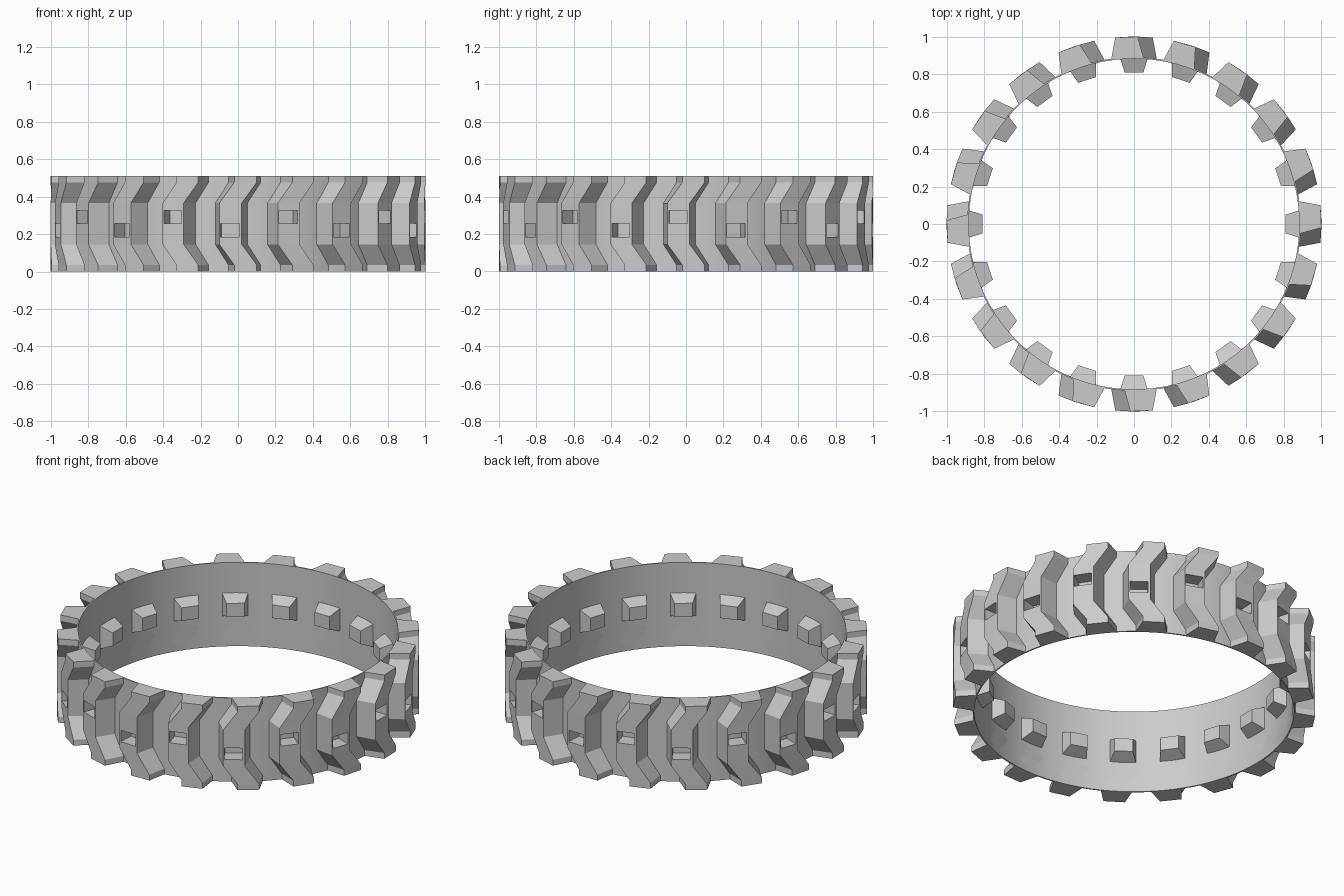
import bpy, bmesh
from math import cos, sin, pi, tau

cube = bpy.data.objects.get("Cube")
if cube:
    bpy.data.objects.remove(cube, do_unlink=True)

COUNT = 20
HEIGHT = 0.51
BELT_IN, BELT_OUT = 0.882, 0.89

rubber = bpy.data.materials.new("grey rubber")
rubber.use_nodes = True
rubber.diffuse_color = (0.6, 0.6, 0.6, 1)
rubber.node_tree.nodes["Principled BSDF"].inputs["Base Color"].default_value = (0.6, 0.6, 0.6, 1)


def polar(r, a, z):
    return (r * cos(a), r * sin(a), z)


def loft(bm, rings, closed=False):
    """Skin a list of equal point rings; cap the ends unless closed."""
    rows = [[bm.verts.new(p) for p in ring] for ring in rings]
    n = len(rows[0])
    pairs = list(zip(rows, rows[1:])) + ([(rows[-1], rows[0])] if closed else [])
    for a, b in pairs:
        for i in range(n):
            j = (i + 1) % n
            bm.faces.new((a[i], a[j], b[j], b[i]))
    if not closed:
        bm.faces.new(rows[0])
        bm.faces.new(rows[-1])


def finish(bm, name):
    bmesh.ops.recalc_face_normals(bm, faces=bm.faces)
    mesh = bpy.data.meshes.new(name)
    bm.to_mesh(mesh)
    bm.free()
    mesh.materials.append(rubber)
    obj = bpy.data.objects.new(name, mesh)
    bpy.context.collection.objects.link(obj)
    return obj


def select(obj):
    bpy.ops.object.select_all(action="DESELECT")
    obj.select_set(True)
    bpy.context.view_layer.objects.active = obj


def block(bm, a, r0, r1, half0, half1, z0, z1):
    """Tapered block along a radius; half sizes and heights at each end."""
    loft(bm, [[polar(r, a + s * h, z) for s, z in
               ((-1, zz[0]), (1, zz[0]), (1, zz[1]), (-1, zz[1]))]
              for r, h, zz in ((r0, half0, z0), (r1, half1, z1))])


# Thin belt hoop
bm = bmesh.new()
section = [(BELT_IN, 0), (BELT_OUT, 0), (BELT_OUT, HEIGHT), (BELT_IN, HEIGHT)]
loft(bm, [[polar(r, tau * i / 120, z) for r, z in section] for i in range(120)], closed=True)
belt = finish(bm, "belt")
select(belt)
bpy.ops.object.shade_smooth_by_angle(angle=pi / 6)

# Chevron lugs, drive teeth and slot cutters around the hoop
lug_bm, tooth_bm, slot_bm = bmesh.new(), bmesh.new(), bmesh.new()
half_path = [(0, 0.04), (0.035, 0.04), (0.145, -0.04)]
path = half_path + [(HEIGHT - z, s) for z, s in reversed(half_path)]
for k in range(COUNT):
    a = -pi / 2 + tau * k / COUNT
    loft(lug_bm, [[polar(0.886, a + s - 0.098, z), polar(1, a + s - 0.06, z),
                   polar(1, a + s + 0.06, z), polar(0.886, a + s + 0.098, z)]
                  for z, s in path])
    block(tooth_bm, a, 0.885, 0.81, 0.082, 0.062, (0.185, 0.325), (0.215, 0.295))
    low = 0.255 if k % 2 else 0.185
    block(slot_bm, a - 0.042, 0.91, 1.05, 0.055, 0.048, (low, low + 0.07), (low, low + 0.07))

lugs = finish(lug_bm, "tread_lugs")
finish(tooth_bm, "drive_teeth")
cutter = finish(slot_bm, "slot_cutter")
cutter.hide_render = True

# Cut the slots into the lugs
mod = lugs.modifiers.new("slots", "BOOLEAN")
mod.operation = "DIFFERENCE"
mod.solver = "EXACT"
mod.object = cutter
select(lugs)
bpy.ops.object.modifier_apply(modifier=mod.name)
bpy.data.objects.remove(cutter, do_unlink=True)
